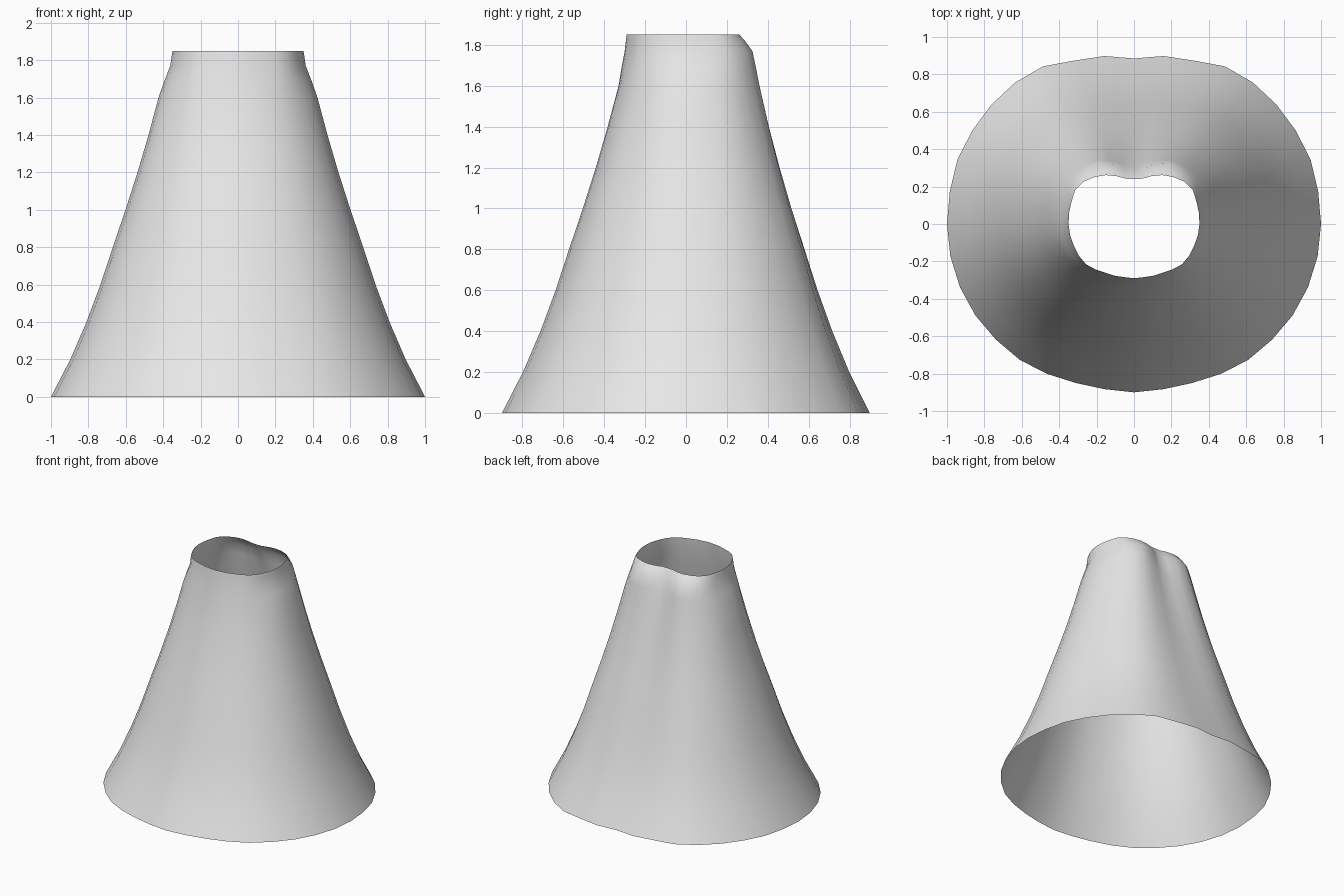
import bpy, bmesh, math

if "Cube" in bpy.data.objects:
    bpy.data.objects.remove(bpy.data.objects["Cube"])

# Half outlines: radius every 10 degrees from the centre front to the centre back
HEM = [.90, .897, .905, .926, .949, .963, .979, .990, .997, 1.0,
       1.0, 1.005, .999, .994, .988, .973, .930, .912, .885]
HIP = [.33, .332, .34, .35, .365, .38, .395, .41, .42, .425,
       .43, .44, .445, .44, .43, .415, .38, .35, .335]
SHOULDER = [.30, .30, .305, .312, .33, .345, .35, .352, .357, .362,
            .365, .375, .39, .395, .387, .375, .34, .30, .275]
WAIST = [.29, .289, .295, .302, .318, .335, .34, .342, .347, .35,
         .352, .355, .363, .352, .328, .302, .272, .246, .24]

# Flare: height and how much of the hem outline remains there
FLARE = [(0, 1), (.2, .82), (.4, .67), (.6, .54), (.8, .425), (1.0, .307),
         (1.2, .195), (1.4, .093), (1.6, 0)]


def blend(a, b, t):
    return [p * t + q * (1 - t) for p, q in zip(a, b)]


rings = [(z, blend(HEM, HIP, t)) for z, t in FLARE]
rings += [(1.69, blend(HIP, SHOULDER, .5)), (1.77, SHOULDER),
          (1.82, blend(SHOULDER, WAIST, .42)), (1.85, WAIST)]

# Flared open skirt, lofted through the rings
bm = bmesh.new()
loops = []
for z, half in rings:
    full = half + half[-2:0:-1]
    loop = []
    for i, r in enumerate(full):
        a = math.radians(10 * i)
        loop.append(bm.verts.new((r * math.sin(a), -r * math.cos(a), z)))
    loops.append(loop)
for low, high in zip(loops, loops[1:]):
    n = len(low)
    for i in range(n):
        j = (i + 1) % n
        bm.faces.new((low[i], low[j], high[j], high[i]))

mesh = bpy.data.meshes.new("skirt")
bm.to_mesh(mesh)
bm.free()
skirt = bpy.data.objects.new("skirt", mesh)
bpy.context.collection.objects.link(skirt)

# Plain light grey cloth
cloth = bpy.data.materials.new("light grey")
cloth.diffuse_color = (.8, .8, .8, 1)
cloth.use_nodes = True
cloth.node_tree.nodes["Principled BSDF"].inputs["Base Color"].default_value = cloth.diffuse_color
mesh.materials.append(cloth)

bpy.context.view_layer.objects.active = skirt
skirt.select_set(True)
bpy.ops.object.shade_smooth()
